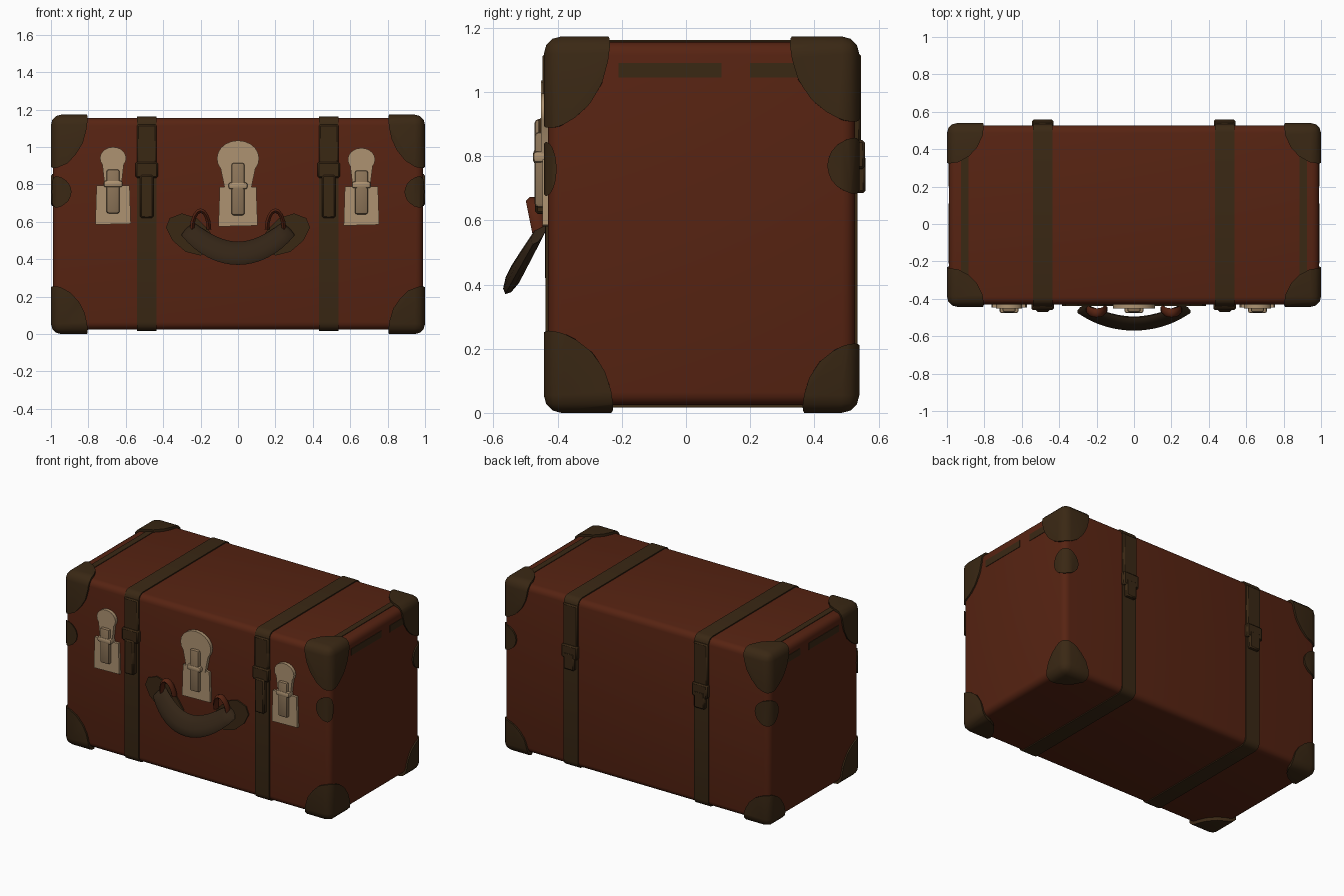
import bpy, bmesh
from math import sin, cos, pi, radians
from mathutils import Vector, Matrix

default = bpy.data.objects.get("Cube")
if default:
    bpy.data.objects.remove(default, do_unlink=True)


def material(name, rgb):
    m = bpy.data.materials.new(name)
    m.use_nodes = True
    m.diffuse_color = (*rgb, 1)
    bsdf = next(n for n in m.node_tree.nodes if n.type == 'BSDF_PRINCIPLED')
    bsdf.inputs["Base Color"].default_value = (*rgb, 1)
    bsdf.inputs["Roughness"].default_value = 0.8
    return m


LEATHER = material("red brown leather", (0.095, 0.017, 0.006))
DARK = material("dark brown leather", (0.042, 0.021, 0.007))
GRIP = material("grip leather", (0.033, 0.018, 0.008))
BRASS = material("pale brass", (0.42, 0.29, 0.165))
HASP = material("worn brass", (0.27, 0.18, 0.10))


def finish(name, bm, mat, angle=40):
    bmesh.ops.recalc_face_normals(bm, faces=bm.faces)
    mesh = bpy.data.meshes.new(name)
    bm.to_mesh(mesh)
    bm.free()
    ob = bpy.data.objects.new(name, mesh)
    bpy.context.collection.objects.link(ob)
    mesh.materials.append(mat)
    smooth(ob, angle)
    return ob


def smooth(ob, angle=40):
    bpy.ops.object.select_all(action='DESELECT')
    ob.select_set(True)
    bpy.context.view_layer.objects.active = ob
    bpy.ops.object.shade_smooth_by_angle(angle=radians(angle))


def box(name, lo, hi, mat, bevel=0.0, seg=2, along_x=False):
    """Box between two corners; along_x rounds only the edges parallel to x."""
    lo, hi = Vector(lo), Vector(hi)
    bm = bmesh.new()
    bmesh.ops.create_cube(bm, size=1)
    for v in bm.verts:
        v.co = Vector(a * b for a, b in zip(v.co, hi - lo)) + (lo + hi) / 2
    if bevel:
        edges = [e for e in bm.edges if not along_x
                 or abs(e.verts[0].co.x - e.verts[1].co.x) > 1e-4]
        bmesh.ops.bevel(bm, geom=edges, offset=bevel, segments=seg,
                        profile=0.5, affect='EDGES')
    return finish(name, bm, mat)


def prism(name, outline, y_back, y_front, mat):
    """Extrude an x-z outline along y."""
    bm = bmesh.new()
    back = [bm.verts.new((x, y_back, z)) for x, z in outline]
    front = [bm.verts.new((x, y_front, z)) for x, z in outline]
    bm.faces.new(back)
    bm.faces.new(front)
    for i in range(len(outline)):
        j = (i + 1) % len(outline)
        bm.faces.new((back[i], back[j], front[j], front[i]))
    return finish(name, bm, mat, 30)


def tube(name, stations, mat, sides=10):
    """Loft elliptical rings; station = centre, half height vector, half depth vector."""
    bm = bmesh.new()
    rings = []
    for c, up, out in stations:
        rings.append([bm.verts.new(c + up * sin(2 * pi * k / sides) + out * cos(2 * pi * k / sides))
                      for k in range(sides)])
    for a, b in zip(rings, rings[1:]):
        for k in range(sides):
            n = (k + 1) % sides
            bm.faces.new((a[k], a[n], b[n], b[k]))
    bm.faces.new(rings[0])
    bm.faces.new(rings[-1])
    return finish(name, bm, mat, 50)


def guard(name, centre, radii):
    """Leather guard: an outer rounded box limited to an ellipsoid."""
    ob = box(name, (-1, -0.443, 0), (1, 0.54, 1.173), DARK, 0.055, 3)
    bm = bmesh.new()
    bmesh.ops.create_icosphere(bm, subdivisions=3, radius=1,
                               matrix=Matrix.LocRotScale(Vector(centre), None, Vector(radii)))
    cutter = finish("guard_cutter", bm, DARK)
    cutter.hide_render = True
    mod = ob.modifiers.new("limit", 'BOOLEAN')
    mod.operation, mod.object, mod.solver = 'INTERSECT', cutter, 'EXACT'
    bpy.context.view_layer.objects.active = ob
    bpy.ops.object.modifier_apply(modifier=mod.name)
    bpy.data.objects.remove(cutter, do_unlink=True)
    smooth(ob)


# Trunk body
box("trunk_body", (-0.99, -0.43, 0.024), (0.99, 0.527, 1.155), LEATHER, 0.04, 4)

# Corner and edge guards, thin side and top strips
for side, s in (("left", 1), ("right", -1)):
    guard(f"{side}_front_top_guard", (s, -0.443, 1.173), (0.2, 0.21, 0.29))
    guard(f"{side}_back_top_guard", (s, 0.54, 1.173), (0.2, 0.22, 0.27))
    guard(f"{side}_front_bottom_guard", (s, -0.443, 0), (0.2, 0.22, 0.26))
    guard(f"{side}_back_bottom_guard", (s, 0.54, 0), (0.2, 0.18, 0.22))
    guard(f"{side}_front_edge_guard", (s, -0.443, 0.76), (0.11, 0.04, 0.09))
    guard(f"{side}_back_edge_guard", (s, 0.54, 0.77), (0.11, 0.1, 0.09))
    for part, y0, y1 in (("middle", -0.21, 0.11), ("rear", 0.2, 0.4)):
        x = sorted((s * 0.985, s * 0.993))
        box(f"{side}_{part}_side_strip", (x[0], y0, 1.045), (x[1], y1, 1.09), DARK)
    x = sorted((s * 0.885, s * 0.925))
    box(f"{side}_top_strip", (x[0], -0.3, 1.15), (x[1], 0.42, 1.159), DARK)

# Straps with raised flaps, buckles and hanging tongues, front and back
for side, c in (("left", 0.485), ("right", -0.488)):
    def piece(part, half, y0, y1, z0, z1, bev=0.008):
        box(f"{side}_{part}", (c - half, y0, z0), (c + half, y1, z1), DARK, bev, 1)

    box(f"{side}_strap", (c - 0.053, -0.437, 0.017), (c + 0.053, 0.535, 1.162),
        DARK, 0.045, 4, True)
    piece("front_flap", 0.053, -0.447, -0.42, 0.84, 1.12)
    piece("front_buckle", 0.06, -0.46, -0.42, 0.835, 0.92)
    piece("front_tongue", 0.035, -0.47, -0.42, 0.62, 0.85)
    piece("back_flap", 0.053, 0.52, 0.546, 0.8, 1.12)
    piece("back_buckle", 0.058, 0.52, 0.558, 0.76, 0.85)
    piece("back_tongue", 0.04, 0.52, 0.56, 0.685, 0.8)

# Three locks: base plate, round-headed keyhole plate and hasp
for name, cx, plate, head, low, top in (
        ("right_lock", -0.668, 0.095, 0.07, 0.585, 1.0),
        ("centre_lock", 0.0, 0.105, 0.113, 0.575, 1.035),
        ("left_lock", 0.66, 0.095, 0.073, 0.58, 0.995)):
    prism(name + "_plate", [(cx - plate, low), (cx + plate, low + 0.005),
                            (cx + plate * 0.93, low + 0.21), (cx - plate * 0.93, low + 0.21)],
          -0.42, -0.447, BRASS)
    rise = head * 0.85
    arc = [(cx + head * cos(a), top - rise + rise * sin(a))
           for a in (radians(-35 + 250 * i / 14) for i in range(15))]
    neck = head * 0.62
    prism(name + "_head", [(cx - neck, low + 0.2), (cx + neck, low + 0.2)] + arc,
          -0.42, -0.452, BRASS)
    box(name + "_hasp", (cx - 0.035, -0.472, low + 0.06), (cx + 0.035, -0.42, top - 0.12),
        HASP, 0.012, 2)
    box(name + "_hinge", (cx - 0.05, -0.476, low + 0.2), (cx + 0.05, -0.42, low + 0.235),
        BRASS, 0.01, 2)

# Carrying handle
grip = []
for i in range(17):
    t = -1 + i / 8
    centre = Vector((0.27 * t, -0.532 + 0.075 * t * t, 0.432 + 0.13 * t * t))
    normal = Vector((-0.26 * t, 0.1, 0.27)).normalized()
    taper = 1 - 0.25 * abs(t) ** 3
    grip.append((centre, normal * 0.066 * taper, Vector((0, -0.03 * taper, -0.01))))
tube("handle_grip", grip, GRIP)

# Handle mounting pads and leather loops
PAD = [(0.1, 0.47), (0.2, 0.42), (0.28, 0.44), (0.35, 0.5), (0.385, 0.57),
       (0.365, 0.62), (0.3, 0.645), (0.22, 0.62), (0.16, 0.56)]
for side, s in (("left", 1), ("right", -1)):
    prism(f"{side}_handle_pad", [(s * x, z) for x, z in PAD], -0.42, -0.439, DARK)
    loop = []
    for i in range(9):
        a = pi * i / 8
        p = Vector((s * (0.2 - 0.045 * cos(a)), -0.455 - 0.02 * sin(a), 0.56 + 0.1 * sin(a)))
        n = Vector((-s * cos(a), 0, sin(a)))
        loop.append((p, n * 0.014, Vector((0, -0.024, 0))))
    tube(f"{side}_handle_loop", loop, LEATHER, 6)
